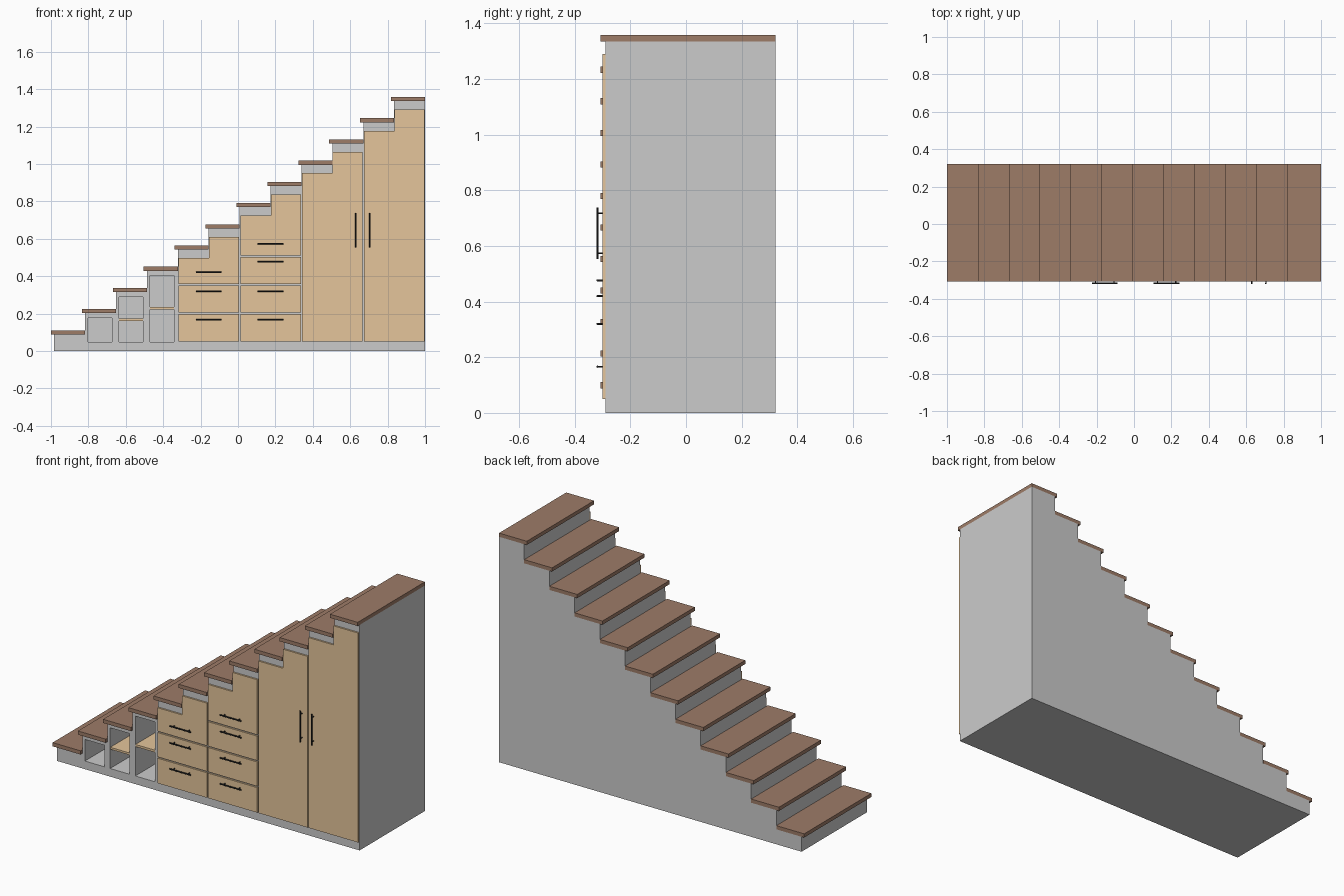
import bpy, bmesh
from mathutils import Vector

if "Cube" in bpy.data.objects:
    bpy.data.objects.remove(bpy.data.objects["Cube"])

N = 12                      # steps
RUN, RISE = 0.1653, 0.1134
X0, TOP0 = -0.983, 0.0885   # left edge and top of the first step carcass
TREAD_W, TREAD_T = 0.182, 0.022
FRONT, BACK = -0.29, 0.322
DOOR_FRONT = -0.30
step_x = lambda i: X0 + RUN * i if i < N else 1.0
step_z = lambda i: TOP0 + RISE * i


def material(name, rgb):
    m = bpy.data.materials.new(name)
    m.diffuse_color = (*rgb, 1)
    m.use_nodes = True
    m.node_tree.nodes["Principled BSDF"].inputs["Base Color"].default_value = m.diffuse_color
    return m


oak = material("light_oak", (0.78, 0.56, 0.325))
walnut = material("dark_walnut", (0.34, 0.20, 0.137))
black = material("black_metal", (0.02, 0.02, 0.02))


def finish(name, bm, mat=None):
    bmesh.ops.recalc_face_normals(bm, faces=bm.faces)
    me = bpy.data.meshes.new(name)
    bm.to_mesh(me)
    bm.free()
    ob = bpy.data.objects.new(name, me)
    bpy.context.collection.objects.link(ob)
    if mat:
        me.materials.append(mat)
    return ob


def add_prism(bm, profile, y0, y1):
    """Extrude an (x, z) outline from y0 to y1."""
    face = bm.faces.new([bm.verts.new((x, y0, z)) for x, z in profile])
    geom = bmesh.ops.extrude_face_region(bm, geom=[face])["geom"]
    verts = [g for g in geom if isinstance(g, bmesh.types.BMVert)]
    bmesh.ops.translate(bm, verts=verts, vec=(0, y1 - y0, 0))


def rect(x0, x1, z0, z1):
    return [(x0, z0), (x1, z0), (x1, z1), (x0, z1)]


def prism(name, profile, y0, y1, mat=None):
    bm = bmesh.new()
    add_prism(bm, profile, y0, y1)
    return finish(name, bm, mat)


def add_rod(bm, a, b, r):
    a, b = Vector(a), Vector(b)
    d = b - a
    m = d.to_track_quat('Z', 'Y').to_matrix().to_4x4()
    m.translation = (a + b) / 2
    bmesh.ops.create_cone(bm, cap_ends=True, segments=12, radius1=r, radius2=r,
                          depth=d.length, matrix=m)


def handle(name, x, z, length, axis):
    """Bar handle standing on two posts."""
    c, y, r = Vector((x, 0, z)), -0.318, 0.004
    bm = bmesh.new()
    off = axis * length / 2
    add_rod(bm, c - off + Vector((0, y, 0)), c + off + Vector((0, y, 0)), r)
    for s in (-1, 1):
        p = c + axis * s * (length / 2 - 0.02)
        add_rod(bm, p + Vector((0, DOOR_FRONT + 0.002, 0)), p + Vector((0, y, 0)), r * 0.8)
    ob = finish(name, bm, black)
    bpy.context.view_layer.objects.active = ob
    ob.select_set(True)
    bpy.ops.object.shade_smooth_by_angle()
    ob.select_set(False)


# Stepped carcass
outline = [(X0, 0), (1.0, 0)]
for i in reversed(range(N)):
    outline += [(step_x(i + 1), step_z(i)), (step_x(i), step_z(i))]
carcass = prism("carcass", outline, FRONT, BACK)

# Open niches under steps 2 to 4
bm = bmesh.new()
niches = []
for i in (1, 2, 3):
    x = step_x(i) + 0.017
    niches.append((x, x + 0.128))
    add_prism(bm, rect(x, x + 0.128, 0.048, step_z(i) - 0.026), FRONT - 0.05, BACK - 0.02)
cutter = finish("niche_cutter", bm)
cutter.hide_render = True
mod = carcass.modifiers.new("niches", 'BOOLEAN')
mod.operation, mod.solver, mod.object = 'DIFFERENCE', 'EXACT', cutter
bpy.context.view_layer.objects.active = carcass
bpy.ops.object.modifier_apply(modifier=mod.name)
bpy.data.objects.remove(cutter)

# Niche shelves
for k, (z0, z1) in ((1, (0.161, 0.173)), (2, (0.221, 0.234))):
    prism(f"niche_shelf_{k}", rect(*niches[k], z0, z1), FRONT + 0.002, BACK - 0.02, oak)

# Treads
for i in range(N):
    x = -1 + RUN * i
    x1 = x + TREAD_W if i < N - 1 else 1.0
    prism(f"tread_{i + 1}", rect(x, x1, step_z(i), step_z(i) + TREAD_T), -0.307, BACK, walnut)


# Fronts: each column spans two steps and its top panel follows them
def column(name, i, splits):
    g = 0.0035
    x0, xm, x1 = step_x(i) + g, step_x(i + 1) + 0.001, step_x(i + 2) - g
    lo, hi = step_z(i) - 0.045, step_z(i + 1) - 0.045
    z = 0.05
    for k, s in enumerate(splits):
        prism(f"{name}_{k + 1}", rect(x0, x1, z, s - 0.004), DOOR_FRONT, FRONT, oak)
        z = s + 0.004
    prism(f"{name}_top", [(x0, z), (x1, z), (x1, hi), (xm, hi), (xm, lo), (x0, lo)],
          DOOR_FRONT, FRONT, oak)


column("low_drawer", 4, (0.202, 0.354))
column("high_drawer", 6, (0.202, 0.354, 0.507))
column("left_door", 8, ())
column("right_door", 10, ())

# Handles
X, Z = Vector((1, 0, 0)), Vector((0, 0, 1))
for name, i, heights in (("low_drawer", 4, (0.166, 0.32, 0.42)),
                         ("high_drawer", 6, (0.166, 0.32, 0.476, 0.574))):
    for k, z in enumerate(heights):
        handle(f"{name}_handle_{k + 1}", step_x(i + 1), z, 0.138, X)
handle("left_door_handle", 0.63, 0.646, 0.184, Z)
handle("right_door_handle", 0.705, 0.646, 0.184, Z)
